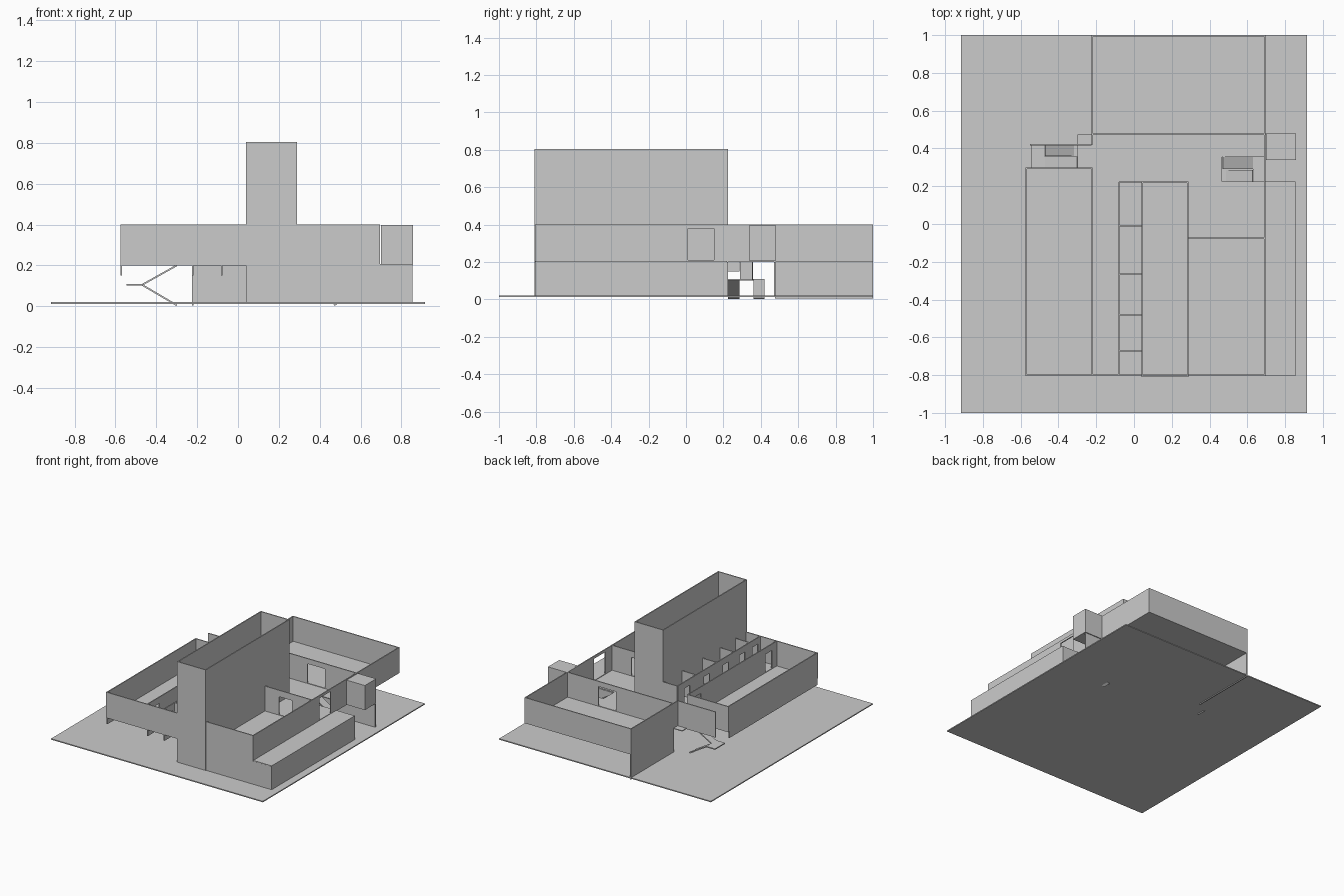
import bpy, math

if "Cube" in bpy.data.objects:
    bpy.data.objects.remove(bpy.data.objects["Cube"])

T = 0.008          # wall thickness
G, F, R = 0.02, 0.2, 0.4   # ground, upper floor, wall top


def box(name, x0, x1, y0, y1, z0, z1):
    bpy.ops.mesh.primitive_cube_add(size=1, location=((x0 + x1) / 2, (y0 + y1) / 2, (z0 + z1) / 2))
    o = bpy.context.object
    o.name = name
    o.scale = (x1 - x0, y1 - y0, z1 - z0)
    bpy.ops.object.transform_apply(location=False, rotation=False, scale=True)
    return o


def wall(name, axis, pos, a, b, z0=F, z1=R, doors=(), sill=0.01, head=0.15):
    """Wall along an axis at a fixed position, split around its doors."""
    def piece(s, e, lo, hi):
        if axis == 'x':
            box(name, s, e, pos - T / 2, pos + T / 2, lo, hi)
        else:
            box(name, pos - T / 2, pos + T / 2, s, e, lo, hi)
    start = a
    for d0, d1 in doors:
        piece(start, d0, z0, z1)
        piece(d0, d1, z0 + head, z1)
        piece(d0, d1, z0, z0 + sill)
        start = d1
    piece(start, b, z0, z1)


def flight(name, x0, z0, x1, z1, y0, y1):
    """Thin sloping stair flight."""
    o = box(name, -0.5, 0.5, y0, y1, -0.004, 0.004)
    o.location.x, o.location.z = (x0 + x1) / 2, (z0 + z1) / 2
    o.scale.x = math.hypot(x1 - x0, z1 - z0)
    o.rotation_euler.y = -math.atan2(z1 - z0, x1 - x0)


# Ground slab
box("ground_slab", -0.915, 0.915, -1, 1, 0.012, G)

# Upper floor slabs, leaving openings for both stairs
for x0, x1, y0, y1 in [(-0.57, 0.04, -0.805, 0.295), (0.285, 0.855, -0.805, 0.22),
                       (0.04, 0.285, 0.22, 0.295), (0.285, 0.465, 0.22, 0.355),
                       (-0.30, 0.04, 0.295, 0.475), (0.04, 0.465, 0.295, 0.475),
                       (0.465, 0.69, 0.355, 0.475), (-0.22, 0.69, 0.475, 1.0)]:
    box("upper_floor", x0, x1, y0, y1, F, F + 0.006)

# Left wing
wall("left_wing_outer_wall", 'y', -0.571, -0.806, 0.295)
wall("left_wing_back_wall", 'x', 0.295, -0.575, -0.22)
wall("left_wing_inner_wall", 'y', -0.222, -0.806, 0.295, doors=[(-0.74, -0.66), (0.14, 0.22)])
wall("upper_front_wall", 'x', -0.802, -0.575, 0.69)

# Beams under the raised wing
for bx in (-0.571, -0.222, -0.08):
    box("floor_beam", bx - T / 2, bx + T / 2, -0.8, 0.285, 0.15, F)

# Row of small rooms
rooms = [-0.80, -0.67, -0.48, -0.265, -0.01, 0.22]
wall("room_row_wall", 'y', -0.08, -0.8, 0.22,
     doors=[((a + b) / 2 - 0.035, (a + b) / 2 + 0.035) for a, b in zip(rooms, rooms[1:])])
for ry in rooms[1:]:
    wall("room_partition", 'x', ry, -0.08, 0.04)

# Tall open-topped hall
wall("hall_left_wall", 'y', 0.044, -0.81, 0.22, G, 0.805)
wall("hall_right_wall", 'y', 0.284, -0.81, 0.22, G, 0.805)
wall("hall_front_wall", 'x', -0.806, 0.04, 0.288, G, 0.805)
wall("hall_back_wall", 'x', 0.22, 0.04, 0.288, G, 0.805)
box("hall_threshold", 0.04, 0.285, 0.22, 0.25, F, F + 0.008)

# Lower right block
wall("lower_front_wall", 'x', -0.802, 0.04, 0.855, G, F)
wall("lower_side_wall", 'y', 0.851, -0.806, 0.22, G, F)
wall("lower_back_wall", 'x', 0.22, 0.285, 0.855, G, F, doors=[(0.35, 0.43)])

# Upper right room
wall("upper_right_wall", 'y', 0.692, -0.806, 1.0, doors=[(0.01, 0.15)], head=0.18)
wall("room_cross_wall", 'x', -0.075, 0.285, 0.69, doors=[(0.41, 0.52)])

# Back room and its support walls
wall("back_room_front_wall", 'x', 0.475, -0.226, 0.69, doors=[(0.27, 0.42)], head=0.16)
wall("back_room_rear_wall", 'x', 0.996, -0.226, 0.696)
wall("back_room_left_wall", 'y', -0.222, 0.42, 1.0)
wall("lower_left_support", 'y', -0.222, 0.475, 1.0, 0.005, F)
wall("lower_cross_wall", 'x', 0.475, -0.226, 0.855, G, F)
box("side_bay", 0.70, 0.858, 0.34, 0.479, 0.205, 0.397)

# Left stair with guard wall
wall("stair_guard_wall", 'x', 0.42, -0.55, -0.226)
flight("left_stair_lower", -0.30, 0.005, -0.47, 0.105, 0.36, 0.42)
flight("left_stair_upper", -0.47, 0.105, -0.30, 0.2, 0.297, 0.357)
box("left_stair_landing", -0.545, -0.47, 0.297, 0.42, 0.101, 0.109)

# Right stair
flight("right_stair_lower", 0.47, 0.005, 0.63, 0.105, 0.225, 0.285)
flight("right_stair_upper", 0.63, 0.105, 0.47, 0.2, 0.29, 0.355)
box("right_stair_landing", 0.63, 0.69, 0.225, 0.355, 0.101, 0.109)
